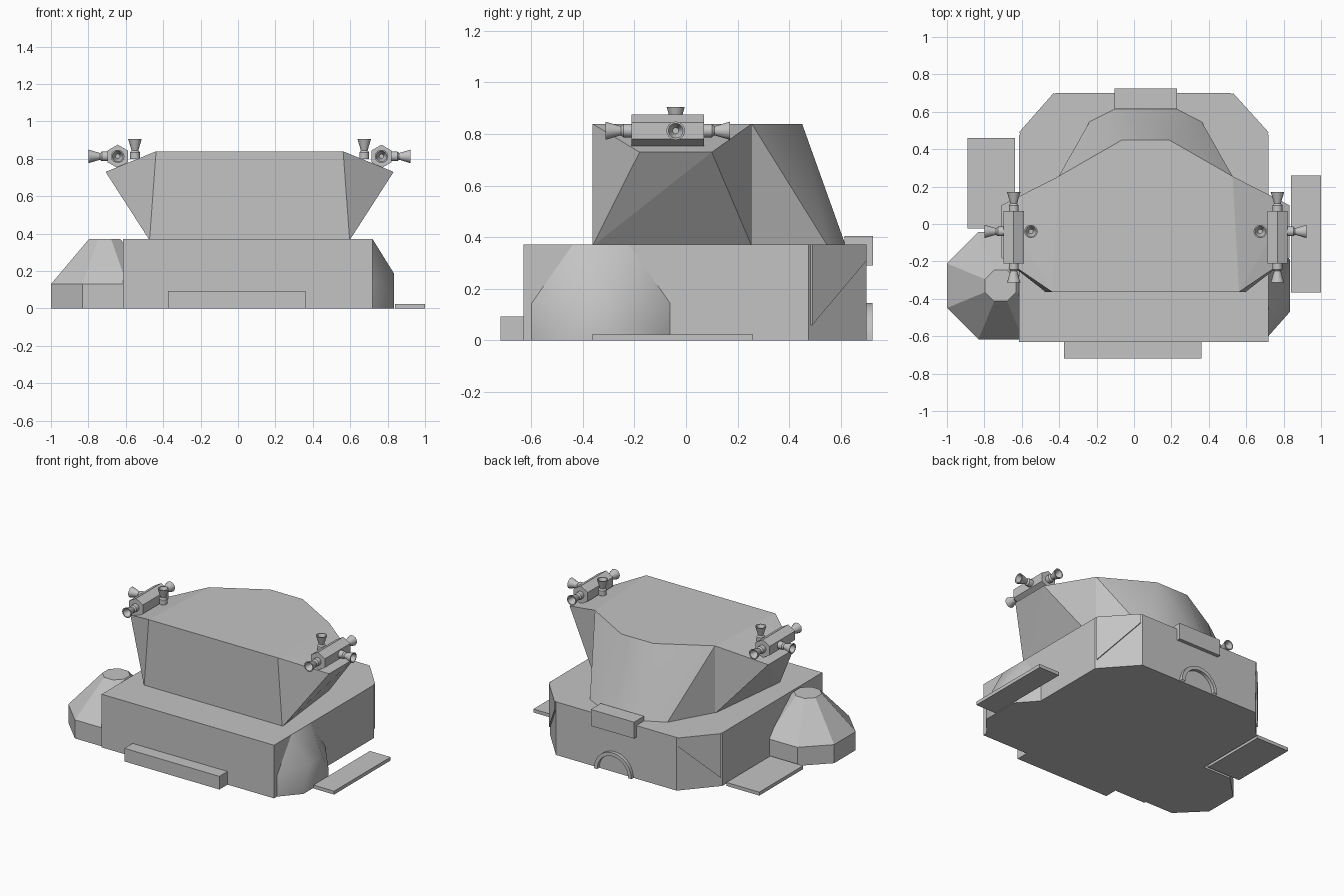
import bpy, bmesh
from math import pi, radians, cos, sin
from mathutils import Vector, Matrix

old = bpy.data.objects.get("Cube")
if old:
    bpy.data.objects.remove(old, do_unlink=True)

grey = bpy.data.materials.new("plain grey")
grey.use_nodes = True
COLOUR = (0.55, 0.55, 0.55, 1)
grey.diffuse_color = COLOUR
grey.node_tree.nodes["Principled BSDF"].inputs["Base Color"].default_value = COLOUR

MID = 0.062  # symmetry plane of the upper stage


def finish(name, bm, smooth=None):
    bmesh.ops.recalc_face_normals(bm, faces=bm.faces)
    me = bpy.data.meshes.new(name)
    bm.to_mesh(me)
    bm.free()
    me.materials.append(grey)
    ob = bpy.data.objects.new(name, me)
    bpy.context.collection.objects.link(ob)
    if smooth:
        bpy.ops.object.select_all(action='DESELECT')
        ob.select_set(True)
        bpy.context.view_layer.objects.active = ob
        bpy.ops.object.shade_smooth_by_angle(angle=radians(smooth))
    return ob


def hull(name, points, smooth=None):
    """Convex solid around a few corner points."""
    bm = bmesh.new()
    for p in points:
        bm.verts.new(p)
    res = bmesh.ops.convex_hull(bm, input=bm.verts)
    loose = [g for g in res["geom_interior"] if isinstance(g, bmesh.types.BMVert)]
    bmesh.ops.delete(bm, geom=loose, context='VERTS')
    bmesh.ops.dissolve_limit(bm, angle_limit=0.01, verts=bm.verts, edges=bm.edges)
    return finish(name, bm, smooth)


def box(name, x, y, z):
    return hull(name, [(a, b, c) for a in x for b in y for c in z])


def prism(name, outline, z0, z1):
    return hull(name, [(x, y, z) for x, y in outline for z in (z0, z1)])


def spin(name, points, axis, centre, angle, steps, matrix=None, closed=False):
    """Sweep a cross-section around an axis."""
    bm = bmesh.new()
    vs = [bm.verts.new(p) for p in points]
    pairs = list(zip(vs, vs[1:])) + ([(vs[-1], vs[0])] if closed else [])
    es = [bm.edges.new(p) for p in pairs]
    bmesh.ops.spin(bm, geom=vs + es, cent=centre, axis=axis, angle=angle, steps=steps)
    bmesh.ops.remove_doubles(bm, verts=bm.verts, dist=0.0005)
    if matrix:
        bm.transform(matrix)
    return finish(name, bm, 35)


def ring(cx, cy, apothem, z):
    r = apothem / cos(pi / 8)
    return [(cx + r * cos(pi / 8 + i * pi / 4), cy + r * sin(pi / 8 + i * pi / 4), z)
            for i in range(8)]


# Lower stage with cut rear corners
prism("base", [(-0.615, -0.63), (0.72, -0.63), (0.72, 0.475), (0.518, 0.70),
               (-0.418, 0.70), (-0.615, 0.475)], 0, 0.372)

# Raised panels on the rear corners, with a slanted lower edge
for side, outer, inner in (("left", 0.72, 0.53), ("right", -0.615, -0.43)):
    out = 1 if outer > 0 else -1
    face = [(outer, 0.49, 0.06), (inner, 0.70, 0.31), (inner, 0.70, 0.372), (outer, 0.49, 0.372)]
    hull(side + "_corner_panel", face + [(x - out * 0.02, y - 0.02, z) for x, y, z in face])

# Faceted tank on the right side
TX, TY = -0.713, -0.33
hull("right_tank", ring(TX, TY, 0.287, 0) + ring(TX, TY, 0.287, 0.13) + ring(TX, TY, 0.083, 0.372))

# Half-sunk bulge on the left side
bulge = []
for x, wide, narrow, low, high in ((0.72, 0.268, 0.11, 0.145, 0.37), (0.835, 0.138, 0.07, 0.075, 0.185)):
    for s in (-1, 1):
        bulge += [(x, TY + s * wide, 0), (x, TY + s * wide, low), (x, TY + s * narrow, high)]
hull("left_bulge", bulge, 50)

# Ground plates, front step and rear fittings
box("left_ground_plate", (0.84, 1.0), (-0.365, 0.26), (0, 0.024))
box("right_ground_plate", (-0.89, -0.635), (-0.025, 0.46), (0, 0.024))
box("front_step", (-0.375, 0.36), (-0.72, -0.62), (0, 0.092))
box("rear_block", (-0.105, 0.23), (0.615, 0.725), (0.29, 0.405))
spin("rear_arch", [(MID + r, y, 0) for r, y in ((0.12, 0.69), (0.145, 0.69), (0.145, 0.723), (0.12, 0.723))],
     (0, -1, 0), (MID, 0, 0), pi, 16, closed=True)

# Upper cabin, flaring outward to its shoulders
cabin, rear = [], []
for s in (-1, 1):
    cabin += [(MID + s * w, y, z) for w, y, z in (
        (0.50, -0.363, 0.84), (0.465, 0.255, 0.84),
        (0.77, -0.18, 0.73), (0.77, 0.10, 0.73),
        (0.535, -0.363, 0.365), (0.465, 0.255, 0.365))]
    rear += [(MID + s * w, y, z) for w, y, z in (
        (0.465, 0.255, 0.84), (0.125, 0.45, 0.84), (0.465, 0.255, 0.365),
        (0.298, 0.55, 0.365), (0.16, 0.62, 0.365), (0.30, 0.0, 0.84), (0.30, 0.0, 0.365))]
hull("cabin", cabin)
hull("cabin_rear", rear, 35)

# Thruster clusters on both shoulders
NOZZLE = [(0, 0), (0.026, 0), (0.026, 0.035), (0.018, 0.045), (0.036, 0.105),
          (0.029, 0.105), (0.012, 0.06), (0, 0.06)]


def nozzle(name, place, direction):
    turn = Vector((0, 0, 1)).rotation_difference(Vector(direction)).to_matrix().to_4x4()
    spin(name, [(r, 0, h) for r, h in NOZZLE], (0, 0, 1), (0, 0, 0), 2 * pi, 14,
         Matrix.Translation(place) @ turn)


BZ = 0.813
for side, s in (("left", 1), ("right", -1)):
    bx = MID + s * 0.705
    hull(side + "_thruster_bar", [(bx + 0.0625 * sin(i * pi / 3), y, BZ + 0.0625 * cos(i * pi / 3))
                                  for i in range(6) for y in (-0.212, 0.07)])
    nozzle(side + "_front_nozzle", (bx, -0.207, BZ), (0, -1, 0))
    nozzle(side + "_rear_nozzle", (bx, 0.065, BZ), (0, 1, 0))
    nozzle(side + "_outer_nozzle", (bx + s * 0.05, -0.04, BZ), (s, 0, 0))
    nozzle(side + "_upper_nozzle", (MID + s * 0.613, -0.04, 0.8), (0, 0, 1))
